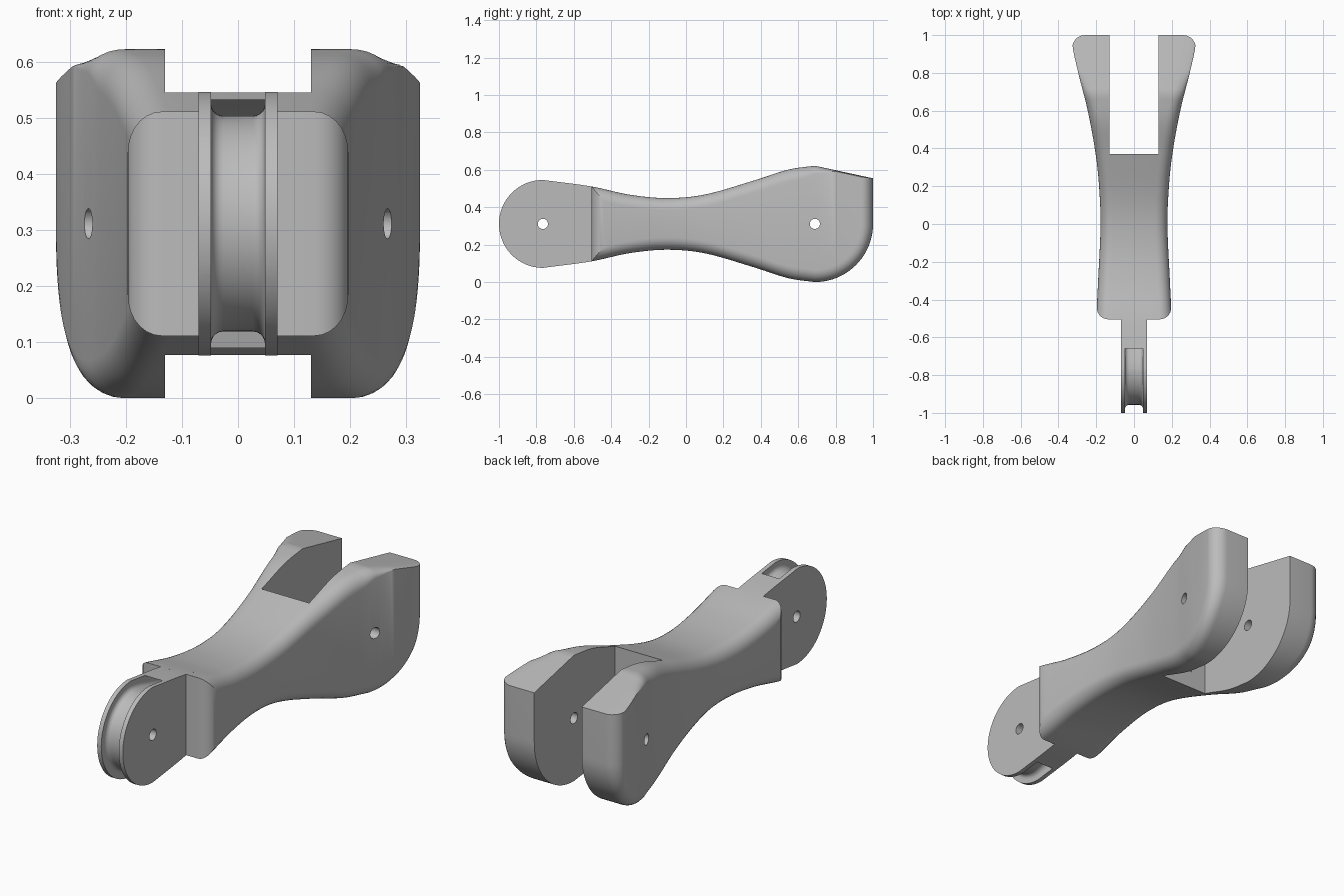
import bpy, bmesh
from math import sin, cos, pi, radians
from mathutils import Vector

if "Cube" in bpy.data.objects:
    bpy.data.objects.remove(bpy.data.objects["Cube"], do_unlink=True)

MID = 0.311          # height of both pin axes
FRONT_PIN, BACK_PIN = -0.765, 0.689
FACE = -0.505        # front face of the body
FILLET = 0.065

grey = bpy.data.materials.new("plain grey")
grey.use_nodes = True
grey.diffuse_color = (0.5, 0.5, 0.5, 1)
grey.node_tree.nodes["Principled BSDF"].inputs["Base Color"].default_value = (0.5, 0.5, 0.5, 1)


def curve(points):
    """Smooth function through the given points."""
    def slope(i):
        a, b = points[max(i - 1, 0)], points[min(i + 1, len(points) - 1)]
        return (b[1] - a[1]) / (b[0] - a[0])

    def value(x):
        x = min(max(x, points[0][0]), points[-1][0])
        i = next(k for k in range(len(points) - 1) if x <= points[k + 1][0])
        (x0, y0), (x1, y1) = points[i], points[i + 1]
        w = x1 - x0
        t = (x - x0) / w
        return ((1 + 2 * t) * (1 - t) ** 2 * y0 + t * (1 - t) ** 2 * w * slope(i)
                + t * t * (3 - 2 * t) * y1 - t * t * (1 - t) * w * slope(i + 1))
    return value


# half height, half width and cable floor along the length
half_height = curve([(-0.765, 0.235), (-0.505, 0.2), (-0.3, 0.156), (-0.1, 0.138),
                     (0.1, 0.157), (0.37, 0.234), (0.55, 0.291), (BACK_PIN, MID)])
half_width = curve([(FACE, 0.2), (-0.3, 0.19), (0, 0.177), (0.2, 0.185), (0.37, 0.203),
                    (0.6, 0.245), (0.8, 0.295), (0.94, 0.325), (1, 0.325)])
cable_floor = curve([(FRONT_PIN, 0.192), (-0.71, 0.183), (-0.6, 0.153), (-0.505, 0.126),
                     (-0.3, 0.082), (-0.1, 0.062), (0.1, 0.068), (0.45, 0.105)])


def top(y):
    if y <= BACK_PIN:
        return MID + half_height(y)
    return 2 * MID - 0.216 * (y - BACK_PIN)


def make(name, bm):
    bmesh.ops.recalc_face_normals(bm, faces=bm.faces)
    mesh = bpy.data.meshes.new(name)
    bm.to_mesh(mesh)
    bm.free()
    mesh.materials.append(grey)
    ob = bpy.data.objects.new(name, mesh)
    bpy.context.collection.objects.link(ob)
    return ob


def skin(rings, cap=True):
    """Bridge closed rings of points, optionally closing both ends."""
    bm = bmesh.new()
    loops = [[bm.verts.new(p) for p in ring] for ring in rings]
    n = len(loops[0])
    for a, b in zip(loops, loops[1:]):
        for i in range(n):
            j = (i + 1) % n
            bm.faces.new((a[i], a[j], b[j], b[i]))
    if cap:
        bm.faces.new(loops[0])
        bm.faces.new(loops[-1])
    return bm, loops


def body_ring(inset, x_inset, side):
    """Side outline, shrunk by inset, on one layer of the edge rounding."""
    steps, arc_steps = 40, 20
    start = FACE + inset
    lower = []
    for i in range(steps):
        y = start + (BACK_PIN - start) * i / steps
        lower.append((y, MID - half_height(y) + inset))
    for i in range(arc_steps + 1):
        a = pi / 2 * i / arc_steps
        r = MID - inset
        lower.append((BACK_PIN + r * sin(a), MID - r * cos(a)))

    def upper(y):    # rounding fades out on the sloped flat
        fade = min(max((0.82 - y) / 0.2, 0.1), 1)
        return top(y) - inset * fade

    def x(y):
        return side * (half_width(y) - x_inset)
    return ([(x(y), y, upper(y)) for y, z in lower]
            + [(x(y), y, z) for y, z in reversed(lower)])


# waisted body with rounded long edges
layers = [(FILLET * (1 - cos(a)), FILLET * (1 - sin(a)))
          for a in (pi / 2 * k / 7 for k in range(8))]
rings = [body_ring(d, e, 1) for d, e in reversed(layers)]
rings += [body_ring(d, e, -1) for d, e in layers]
bm, loops = skin(rings, cap=False)
for loop in (loops[0], loops[-1]):
    n = len(loop)
    for i in range(n // 2 - 1):
        bm.faces.new((loop[i], loop[i + 1], loop[n - 2 - i], loop[n - 1 - i]))
body = make("finger_body", bm)

# front tongue with round nose
ys = [FRONT_PIN + (-0.42 - FRONT_PIN) * i / 12 for i in range(13)]
outline = [(y, top(y)) for y in reversed(ys)]
outline += [(FRONT_PIN - 0.235 * sin(a), MID + 0.235 * cos(a))
            for a in (pi * k / 48 for k in range(1, 48))]
outline += [(y, MID - half_height(y)) for y in ys]
bm, _ = skin([[(x, y, z) for y, z in outline] for x in (-0.07, 0.07)])
tongue = make("front_tongue", bm)

# cable path: upper tunnel, groove round the nose, lower tunnel
ys = [FRONT_PIN + (0.45 - FRONT_PIN) * i / 30 for i in range(31)]
path = [(y, MID + cable_floor(y)) for y in reversed(ys)]
path += [(FRONT_PIN - 0.192 * sin(a), MID + 0.192 * cos(a))
         for a in (pi * k / 40 for k in range(1, 40))]
path += [(y, MID - cable_floor(y)) for y in ys]
path = [Vector((0, y, z)) for y, z in path]
r, half = 0.022, 0.048
corner = [(half - r + r * sin(a), r - r * cos(a)) for a in (pi / 2 * k / 5 for k in range(6))]
section = [(-x, h) for x, h in reversed(corner)] + corner + [(half, 0.05), (-half, 0.05)]
rings = []
for i, p in enumerate(path):
    t = (path[min(i + 1, len(path) - 1)] - path[max(i - 1, 0)]).normalized()
    outward = Vector((0, t.z, -t.y))
    rings.append([p + outward * h + Vector((x, 0, 0)) for x, h in section])
bm, _ = skin(rings)
cable = make("cable_cutter", bm)

# fork slot
bm, _ = skin([[(x, 0.37, -0.2), (x, 1.2, -0.2), (x, 1.2, 0.9), (x, 0.37, 0.9)]
              for x in (-0.13, 0.13)])
slot = make("slot_cutter", bm)


def pin(name, y):
    circle = [(y + 0.027 * cos(2 * pi * k / 32), MID + 0.027 * sin(2 * pi * k / 32))
              for k in range(32)]
    return make(name, skin([[(x, a, b) for a, b in circle] for x in (-0.5, 0.5)])[0])


# join the tongue, then cut slot, cable path and pin holes
jobs = [(tongue, 'UNION'), (slot, 'DIFFERENCE'), (cable, 'DIFFERENCE'),
        (pin("front_pin_cutter", FRONT_PIN), 'DIFFERENCE'),
        (pin("back_pin_cutter", BACK_PIN), 'DIFFERENCE')]
bpy.ops.object.select_all(action='DESELECT')
body.select_set(True)
bpy.context.view_layer.objects.active = body
for tool, operation in jobs:
    mod = body.modifiers.new(tool.name, 'BOOLEAN')
    mod.operation, mod.solver, mod.object = operation, 'EXACT', tool
    bpy.ops.object.modifier_apply(modifier=mod.name)
    bpy.data.objects.remove(tool, do_unlink=True)
bpy.ops.object.shade_smooth_by_angle(angle=radians(30))
